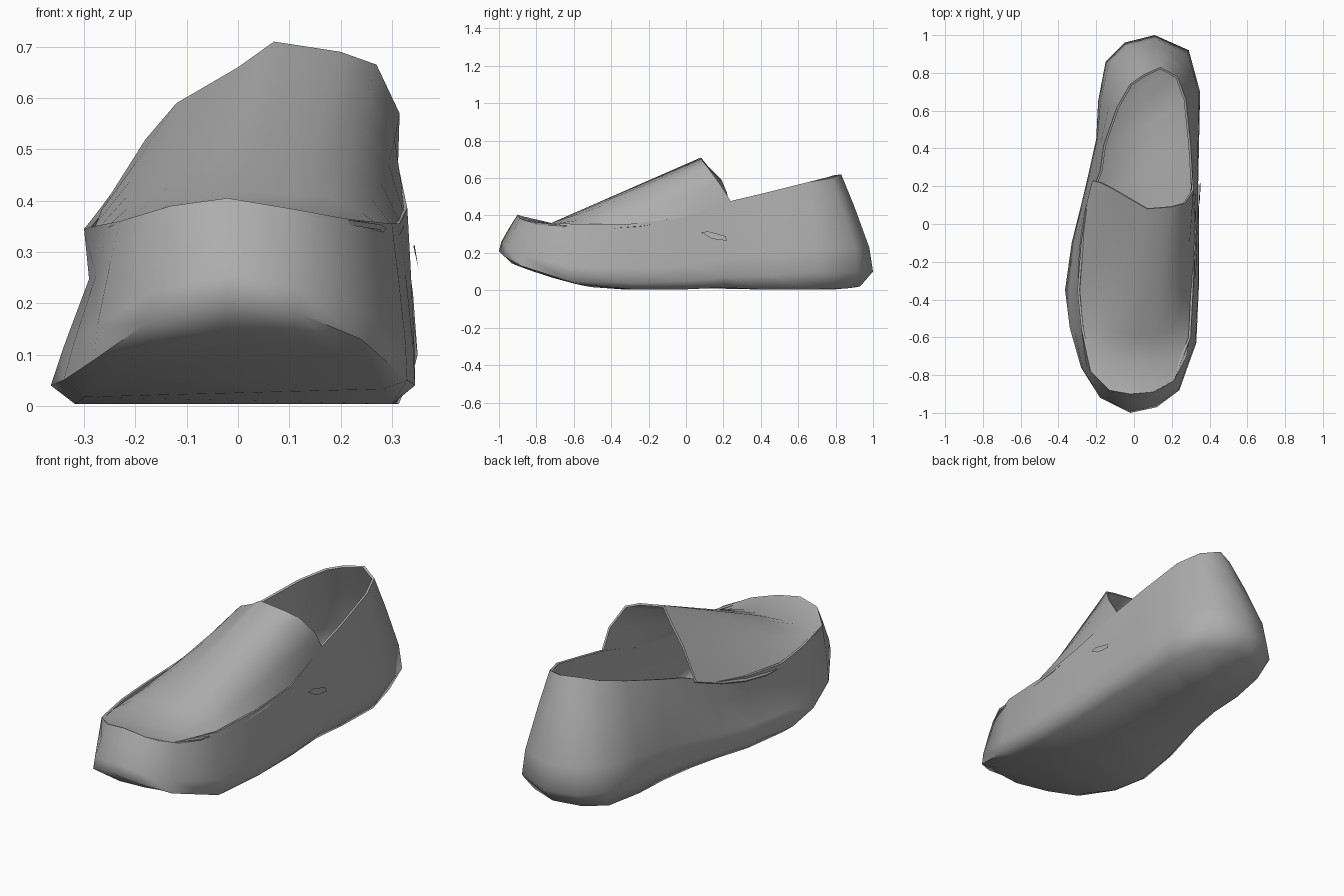
import bpy, math
from mathutils import Vector

if "Cube" in bpy.data.objects:
    bpy.data.objects.remove(bpy.data.objects["Cube"])

grey = bpy.data.materials.new("plain_grey")
grey.diffuse_color = (0.42, 0.42, 0.42, 1)
grey.use_nodes = True
grey.node_tree.nodes["Principled BSDF"].inputs["Base Color"].default_value = grey.diffuse_color


def build(name, verts, faces, angle, thickness=0):
    mesh = bpy.data.meshes.new(name)
    mesh.from_pydata([tuple(v) for v in verts], [], faces)
    mesh.materials.append(grey)
    mesh.validate()
    obj = bpy.data.objects.new(name, mesh)
    bpy.context.collection.objects.link(obj)
    bpy.ops.object.select_all(action='DESELECT')
    obj.select_set(True)
    bpy.context.view_layer.objects.active = obj
    if thickness:                  # inner lining
        mod = obj.modifiers.new("lining", 'SOLIDIFY')
        mod.thickness = thickness
        mod.offset = -1
        bpy.ops.object.modifier_apply(modifier=mod.name)
    bpy.ops.object.shade_smooth_by_angle(angle=math.radians(angle))
    return obj


# Stations round the shoe, toe -> left -> heel -> right: sole edge, then collar rim
stations = [
    ((-.02, -1.0, .21), (-.02, -.90, .405)),
    ((-.18, -.92, .16), (-.13, -.88, .39)),
    ((-.28, -.76, .09), (-.23, -.78, .36)),
    ((-.34, -.55, .05), (-.28, -.55, .35)),
    ((-.365, -.35, .04), (-.30, -.35, .345)),
    ((-.33, -.10, .05), (-.28, -.10, .37)),
    ((-.28, .10, .06), (-.25, .10, .41)),
    ((-.24, .27, .07), (-.18, .28, .48)),
    ((-.20, .45, .08), (-.16, .42, .52)),
    ((-.19, .65, .10), (-.09, .62, .57)),
    ((-.15, .86, .10), (-.02, .74, .60)),
    ((-.05, .96, .10), (.05, .79, .615)),
    ((.11, 1.0, .10), (.14, .83, .62)),
    ((.29, .92, .10), (.23, .78, .60)),
    ((.35, .70, .10), (.275, .66, .58)),
    ((.345, .45, .08), (.30, .42, .52)),
    ((.34, .22, .07), (.31, .25, .48)),
    ((.345, 0, .05), (.33, -.04, .385)),
    ((.345, -.30, .04), (.315, -.30, .355)),
    ((.33, -.63, .05), (.30, -.60, .355)),
    ((.24, -.88, .13), (.21, -.83, .365)),
    ((.12, -.97, .18), (.10, -.89, .385)),
]
n = len(stations)


def sole_point(b):
    # Underside: drawn in from the edge, with toe spring and a rounded heel
    cx = .02 + .07 * b[1]
    x, y = cx + (b[0] - cx) * .87, b[1] * .93
    z = .004 + .36 * max(0, -.4 - y) ** 1.5 + .5 * max(0, y - .75) ** 2
    z += .012 * max(0, 1 - abs(y - .18) / .2)      # slight arch at the waist
    return Vector((x, y, z))


# Outer shell: underside, sole edge, lower wall, upper wall, rim
rings = [[], [], [], [], []]
for i, (b, r) in enumerate(stations):
    b, r = Vector(b), Vector(r)
    rings[0].append(sole_point(b))
    rings[1].append(b)
    pinch = {3: .45, 4: .55, 5: .5, 6: .3}.get(i, 0)   # left wall flares out again at the rim
    for k, (txy, tz) in enumerate([(.12 + pinch * .5, .25), (.6 + pinch, .68)]):
        p = b.lerp(r, txy)
        p.z = b.z + (r.z - b.z) * tz
        rings[2 + k].append(p)
    rings[4].append(r)
verts = [p for ring in rings for p in ring]
faces = []
for k in range(4):
    for i in range(n):
        j = (i + 1) % n
        faces.append((k * n + i, (k + 1) * n + i, (k + 1) * n + j, k * n + j))
for i in range(n // 2):            # strips across the underside
    strip = []
    for v in (i, i + 1, (n - i - 1) % n, (n - i) % n):
        if v not in strip:
            strip.append(v)
    faces.append(tuple(strip))
build("shoe_shell", verts, faces, 70, .012)

# Tongue: toe row, dip behind the toe cap, then a ramp up to the raised end
toe = [(-.23, -.78, .358), (-.18, -.83, .372), (-.13, -.88, .388), (-.07, -.89, .396),
       (-.02, -.90, .402), (.05, -.895, .392), (.10, -.89, .383), (.16, -.86, .373), (.21, -.83, .363)]
dip = [(-.25, -.70, .35), (-.20, -.71, .355), (-.13, -.72, .36), (-.06, -.72, .36),
       (.01, -.72, .36), (.09, -.72, .36), (.16, -.72, .36), (.22, -.71, .357), (.28, -.70, .353)]
end = [(-.22, .23, .45), (-.18, .22, .52), (-.12, .19, .59), (0, .12, .66),
       (.07, .08, .71), (.20, .09, .69), (.27, .11, .665), (.315, .18, .57), (.312, .24, .475)]
rows = [[Vector(p) for p in toe]]
steps = 6
for s in range(steps + 1):
    t = s / steps
    row = []
    for c, (a, e) in enumerate(zip(dip, end)):
        p = Vector(a).lerp(Vector(e), t)
        u = (c - 4) / 4
        w = abs(u) ** 3 * 4 * t * (1 - t)      # sides follow the shell rim
        p.x += w * (.026 if u > 0 else -.062)
        p.z -= w * .07
        row.append(p)
    rows.append(row)
m = len(toe)
faces = [(r * m + c, r * m + c + 1, (r + 1) * m + c + 1, (r + 1) * m + c)
         for r in range(len(rows) - 1) for c in range(m - 1)]
build("tongue", [p for row in rows for p in row], faces, 50, .01)

# Small loose flap on the right side of the waist
build("side_flap", [(.342, .08, .31), (.35, .14, .275), (.352, .22, .265), (.348, .21, .29), (.344, .12, .315)],
      [(0, 1, 2, 3, 4)], 30)
